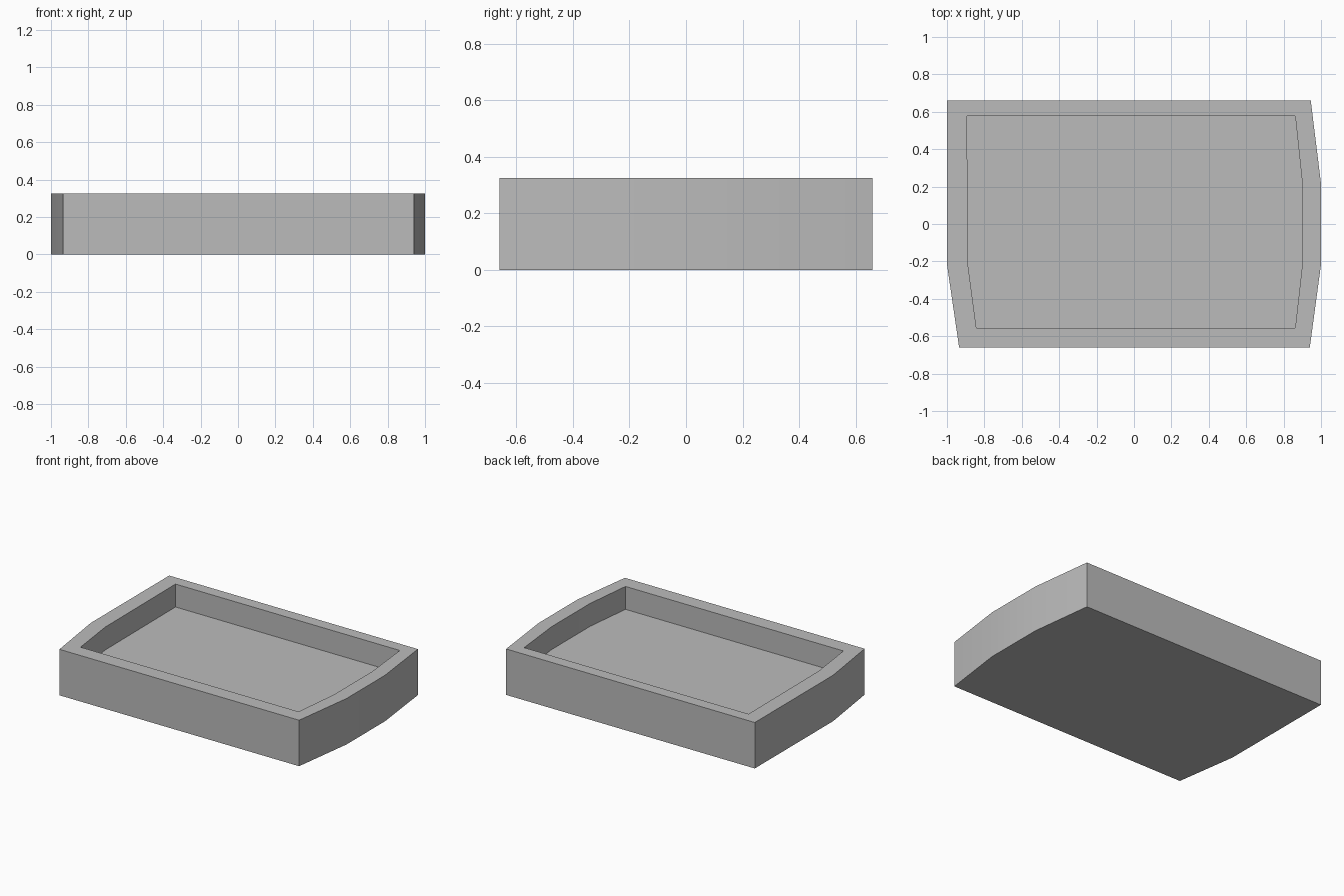
import bpy
import bmesh
from math import radians

cube = bpy.data.objects.get("Cube")
if cube:
    bpy.data.objects.remove(cube, do_unlink=True)

HEIGHT = 0.325
FLOOR = 0.163

# Plan outlines, counter-clockwise: three bowed corners and one square back corner
outer = [(-1, 0.66), (-1, -0.215), (-0.935, -0.66), (0.94, -0.66),
         (1, -0.215), (1, 0.215), (0.945, 0.66)]
inner = [(-0.893, 0.577), (-0.888, -0.215), (-0.843, -0.555), (0.862, -0.555),
         (0.9, -0.215), (0.9, 0.215), (0.862, 0.577)]

grey = bpy.data.materials.new("plain grey")
grey.use_nodes = True
colour = (0.5, 0.5, 0.5, 1)
grey.diffuse_color = colour
grey.node_tree.nodes["Principled BSDF"].inputs["Base Color"].default_value = colour

bm = bmesh.new()


def ring(outline, z):
    return [bm.verts.new((x, y, z)) for x, y in outline]


# Underside, outer wall, rim, inner wall and recessed floor
rings = [ring(outer, 0), ring(outer, HEIGHT), ring(inner, HEIGHT), ring(inner, FLOOR)]
for low, high in zip(rings, rings[1:]):
    for i in range(len(low)):
        j = (i + 1) % len(low)
        bm.faces.new((low[i], low[j], high[j], high[i]))
bm.faces.new(list(reversed(rings[0])))
bm.faces.new(rings[-1])
bmesh.ops.recalc_face_normals(bm, faces=bm.faces[:])

mesh = bpy.data.meshes.new("tray")
bm.to_mesh(mesh)
bm.free()
mesh.materials.append(grey)
tray = bpy.data.objects.new("tray", mesh)
bpy.context.collection.objects.link(tray)

# Blend the shallow bends of the sides, keep the corners sharp
bpy.ops.object.select_all(action='DESELECT')
tray.select_set(True)
bpy.context.view_layer.objects.active = tray
bpy.ops.object.shade_smooth_by_angle(angle=radians(30))
